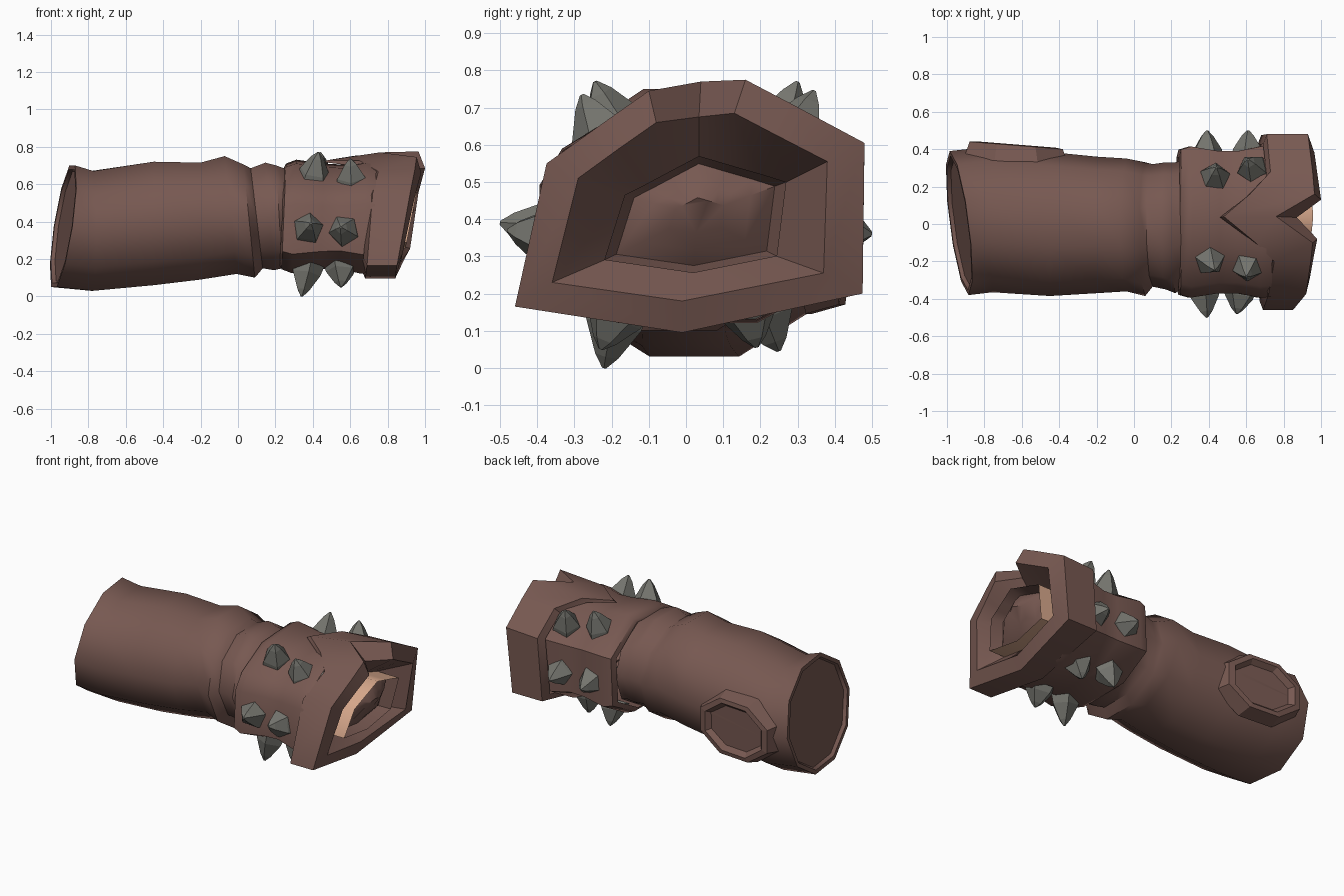
import bpy, bmesh, math
from mathutils import Vector


def material(name, rgb):
    m = bpy.data.materials.new(name)
    m.diffuse_color = (*rgb, 1)
    return m


BROWN = material("brown_bark", (0.185, 0.099, 0.083))
GREY = material("grey_stone", (0.175, 0.175, 0.155))
TAN = material("tan_wood", (0.68, 0.39, 0.26))


def loft(name, loops, mats, cap_start=False, cap_end=False, smooth=None, band_mat=None):
    """Skin a list of equal-length point loops; smooth is the sharp-edge angle."""
    bm = bmesh.new()
    rows = [[bm.verts.new(p) for p in loop] for loop in loops]
    n = len(rows[0])
    for k, (a, b) in enumerate(zip(rows, rows[1:])):
        for i in range(n):
            j = (i + 1) % n
            f = bm.faces.new((a[i], a[j], b[j], b[i]))
            f.material_index = band_mat(k) if band_mat else 0
    # Close both ends so normals resolve outward, then drop the hidden ends
    ends = [bm.faces.new(rows[0]), bm.faces.new(rows[-1])]
    bmesh.ops.recalc_face_normals(bm, faces=bm.faces)
    hidden = [f for f, keep in zip(ends, (cap_start, cap_end)) if not keep]
    bmesh.ops.delete(bm, geom=hidden, context='FACES_ONLY')
    me = bpy.data.meshes.new(name)
    bm.to_mesh(me)
    bm.free()
    for m in mats:
        me.materials.append(m)
    if smooth:
        me.shade_smooth()
        me.set_sharp_from_angle(angle=math.radians(smooth))
    ob = bpy.data.objects.new(name, me)
    bpy.context.collection.objects.link(ob)
    return ob


def ring(x, zlo, zhi, ylo, yhi, tz=0.0, ty=0.0, inset=1.0, n=10):
    """Flat-topped cross-section; tz and ty lean the ring along x."""
    zc, yc = (zlo + zhi) / 2, (ylo + yhi) / 2
    top = math.sin(math.radians(72))
    pts = []
    for i in range(n):
        a = 2 * math.pi * i / n
        dy = math.cos(a) * (yhi - ylo) / 2 * inset
        dz = math.sin(a) / top * (zhi - zlo) / 2 * inset
        pts.append((x + tz * dz + ty * dy, yc + dy, zc + dz))
    return pts


# Trunk with a slanted, slightly sunken end
loft("trunk", [
    ring(-0.915, 0.05, 0.70, -0.38, 0.39, 0.15, -0.13, 0.90),
    ring(-0.935, 0.05, 0.70, -0.38, 0.39, 0.15, -0.13, 0.93),
    ring(-0.935, 0.05, 0.70, -0.38, 0.39, 0.15, -0.13),
    ring(-0.78, 0.03, 0.67, -0.365, 0.41, 0.0, -0.06),
    ring(-0.45, 0.06, 0.72, -0.385, 0.385),
    ring(-0.20, 0.09, 0.715, -0.37, 0.36),
    ring(-0.04, 0.12, 0.75, -0.36, 0.35, -0.10),
    ring(0.06, 0.10, 0.705, -0.385, 0.33, -0.10),
    ring(0.10, 0.15, 0.685, -0.335, 0.32, -0.12),
    ring(0.17, 0.14, 0.715, -0.35, 0.33, -0.08),
    ring(0.22, 0.15, 0.70, -0.37, 0.33, -0.06),
    ring(0.26, 0.15, 0.68, -0.34, 0.34),
], [BROWN], cap_start=True, smooth=48)

# Boxy collar band carrying the spikes
collar = [(-0.39, 0.23), (-0.39, 0.49), (-0.33, 0.585), (-0.13, 0.705), (0.16, 0.725),
          (0.41, 0.56), (0.41, 0.25), (0.19, 0.13), (-0.18, 0.13)]


def collar_loop(x, sy, sz):
    return [(x + 0.04 * (z - 0.43), y * sy, 0.43 + (z - 0.43) * sz) for y, z in collar]


loft("spike_collar", [
    collar_loop(0.235, 0.87, 0.88),
    collar_loop(0.245, 0.97, 0.95),
    collar_loop(0.30, 1.01, 1.02),
    collar_loop(0.45, 0.95, 0.95),
    collar_loop(0.55, 0.95, 0.93),
    collar_loop(0.67, 1.01, 1.03),
    collar_loop(0.73, 1.0, 1.0),
], [BROWN], smooth=48)

# Flared mouth: each corner is (y, z, back x, front x), notched at the top
flare = [(-0.46, 0.165, 0.69, 0.85), (-0.375, 0.55, 0.72, 0.92),
         (-0.20, 0.675, 0.75, 0.945), (-0.10, 0.745, 0.65, 0.955),
         (0.04, 0.77, 0.48, 0.76), (0.16, 0.775, 0.62, 0.965),
         (0.28, 0.712, 0.73, 0.955), (0.48, 0.605, 0.71, 0.93),
         (0.475, 0.20, 0.68, 0.89), (-0.01, 0.095, 0.68, 0.84)]
lip = [(0.88, -0.36, 0.23), (0.94, -0.29, 0.51), (0.96, -0.18, 0.59),
       (0.98, -0.08, 0.66), (0.87, 0.035, 0.675), (1.0, 0.13, 0.685),
       (0.985, 0.235, 0.63), (0.965, 0.38, 0.555), (0.92, 0.37, 0.255),
       (0.87, -0.01, 0.18)]
core = [(-0.22, 0.29), (-0.165, 0.465), (-0.11, 0.493), (-0.05, 0.525), (0.035, 0.57),
        (0.13, 0.542), (0.20, 0.522), (0.27, 0.50), (0.245, 0.30), (0.02, 0.255)]

loft("flared_mouth", [
    [(xb - 0.02, y * 0.89, 0.42 + (z - 0.42) * 0.85) for y, z, xb, xf in flare],
    [(xb, y, z - 0.13 * max(0.0, 0.8 - xb) * (z > 0.6)) for y, z, xb, xf in flare],
    [(xf, y, z) for y, z, xb, xf in flare],
    lip,
    [(0.79, y, z) for y, z in core],
], [BROWN], smooth=44)


# Inner core: tan outside wall, brown rim and a domed middle
def core_loop(scale, dx):
    return [(0.895 + 0.2 * (z - 0.255) + dx, 0.03 + (y - 0.03) * scale,
             0.41 + (z - 0.41) * scale) for y, z in core]


loft("inner_core", [
    [(0.79, y, z) for y, z in core],
    core_loop(1.0, 0.0),
    core_loop(0.87, -0.07),
    core_loop(0.60, -0.035),
    core_loop(0.30, -0.015),
], [BROWN, TAN], cap_end=True, smooth=50, band_mat=lambda k: 1 if k == 0 else 0)


# Hollow knot on the back of the trunk
def knot_loop(rx, rz, y):
    pts = []
    for i in range(8):
        a = math.radians(22.5 + 45 * i)
        dx, dz = 1.08 * rx * math.cos(a), 1.08 * rz * math.sin(a)
        pts.append((-0.63 + dx, y - 0.08 * dx, 0.345 + dz))
    return pts


loft("trunk_knot", [
    knot_loop(0.28, 0.20, 0.33),
    knot_loop(0.25, 0.175, 0.42),
    knot_loop(0.21, 0.15, 0.425),
    knot_loop(0.185, 0.125, 0.395),
], [BROWN], cap_end=True)

# Stone spikes: six around the collar, in two rows, as (base, tip)
spikes = [
    ((0.40, -0.18, 0.625), (0.43, -0.245, 0.77)), ((0.61, -0.215, 0.60), (0.60, -0.28, 0.735)),
    ((0.43, 0.235, 0.615), (0.44, 0.30, 0.77)), ((0.64, 0.28, 0.60), (0.61, 0.345, 0.745)),
    ((0.37, -0.35, 0.36), (0.39, -0.50, 0.39)), ((0.57, -0.35, 0.35), (0.55, -0.48, 0.37)),
    ((0.39, 0.36, 0.38), (0.39, 0.50, 0.36)), ((0.61, 0.36, 0.38), (0.61, 0.50, 0.36)),
    ((0.37, -0.18, 0.17), (0.34, -0.22, 0.0)), ((0.55, -0.18, 0.17), (0.55, -0.23, 0.05)),
    ((0.37, 0.20, 0.18), (0.36, 0.25, 0.045)), ((0.56, 0.16, 0.18), (0.55, 0.19, 0.055)),
]
for k, (base, tip) in enumerate(spikes):
    b, t = Vector(base), Vector(tip)
    d = t - b
    u = d.cross(Vector((1, 0, 0))).normalized()
    v = d.cross(u).normalized()

    def spike_loop(f, r):
        return [b + d * f + (u * math.cos(a) + v * math.sin(a)) * r
                for a in (2 * math.pi * i / 5 + 0.6 * k for i in range(5))]

    loft(f"spike_{k + 1}", [spike_loop(0, 0.092), spike_loop(0.3, 0.08),
                            spike_loop(0.8, 0.034), spike_loop(1.0, 0.006)],
         [GREY], cap_end=True)
